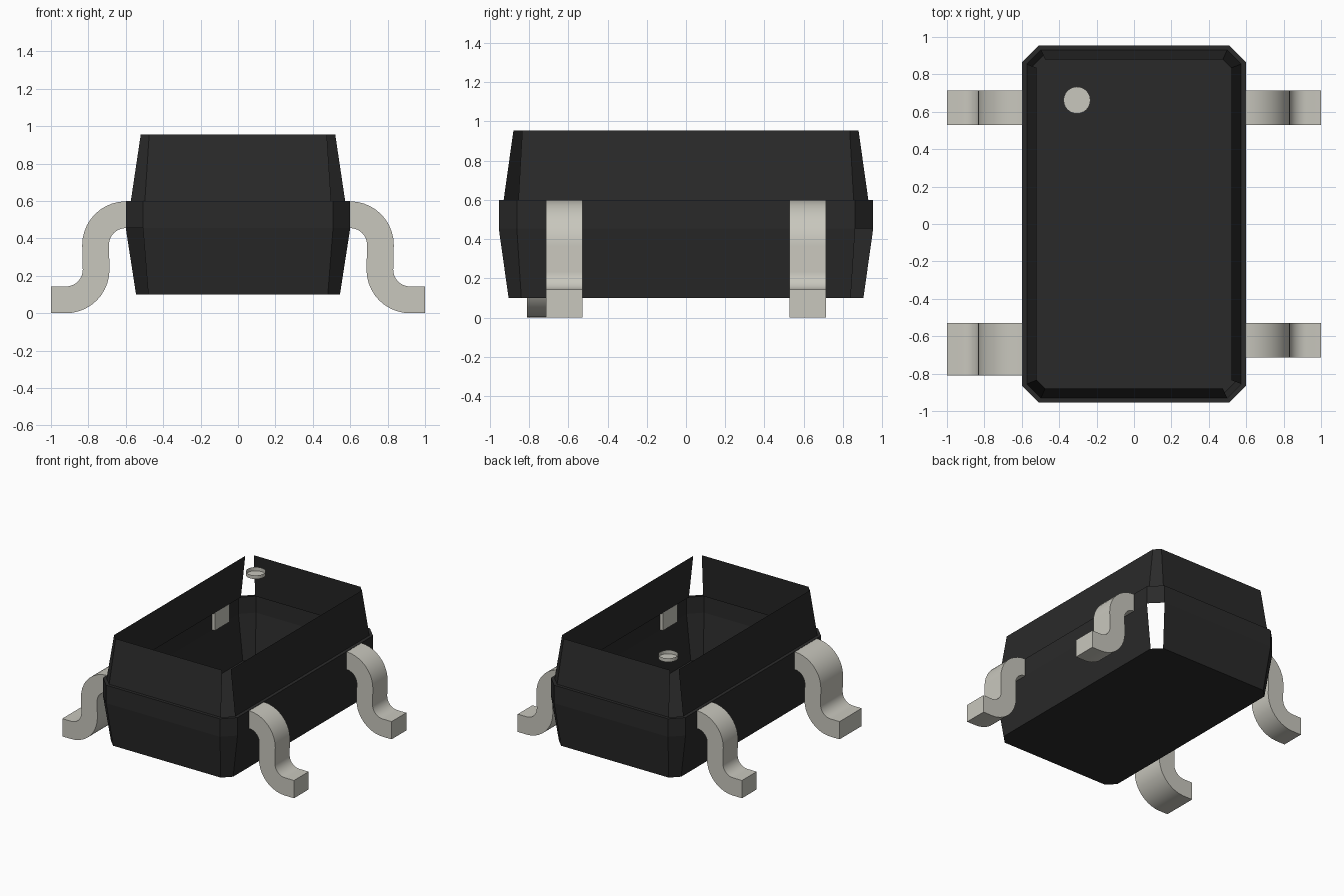
import bpy, bmesh, math

cube = bpy.data.objects.get("Cube")
if cube:
    bpy.data.objects.remove(cube)


def material(name, colour):
    m = bpy.data.materials.new(name)
    m.use_nodes = True
    m.diffuse_color = (*colour, 1)
    bsdf = m.node_tree.nodes["Principled BSDF"]
    bsdf.inputs["Base Color"].default_value = (*colour, 1)
    bsdf.inputs["Roughness"].default_value = 0.6
    return m


black = material("black plastic", (0.023, 0.023, 0.023))
metal = material("pale metal", (0.58, 0.57, 0.51))


def finish(bm, name, mat, smooth=False):
    mesh = bpy.data.meshes.new(name)
    bm.to_mesh(mesh)
    bm.free()
    mesh.materials.append(mat)
    obj = bpy.data.objects.new(name, mesh)
    bpy.context.collection.objects.link(obj)
    if smooth:
        bpy.ops.object.select_all(action="DESELECT")
        obj.select_set(True)
        bpy.context.view_layer.objects.active = obj
        bpy.ops.object.shade_smooth_by_angle(angle=math.radians(30))
    return obj


def octagon(bm, x, y, cut, z):
    """Counterclockwise ring; its odd-numbered sides are the corner chamfers."""
    pts = [(x, cut - y), (x, y - cut), (x - cut, y), (cut - x, y),
           (-x, y - cut), (-x, cut - y), (cut - x, -y), (x - cut, -y)]
    return [bm.verts.new((px, py, z)) for px, py in pts]


# Body: open-topped thin shell with a raised middle band
bm = bmesh.new()
rings = [octagon(bm, *r) for r in (
    (0.545, 0.905, 0.065, 0.10), (0.60, 0.955, 0.092, 0.455),
    (0.60, 0.955, 0.092, 0.60), (0.573, 0.93, 0.075, 0.60),
    (0.52, 0.88, 0.045, 0.955))]
bm.faces.new(rings[0][::-1])
# Open corners alternate between the lower and the upper walls
open_corners = {0: (1, 5), 3: (3, 7)}
for level, (low, high) in enumerate(zip(rings, rings[1:])):
    for i in range(8):
        if i in open_corners.get(level, ()):
            continue
        j = (i + 1) % 8
        bm.faces.new((low[i], low[j], high[j], high[i]))
finish(bm, "body_shell", black)

# Pin marker: shallow round cup level with the rim
bm = bmesh.new()
disc = bmesh.ops.create_circle(bm, cap_ends=True, radius=0.072, segments=24)
bmesh.ops.translate(bm, verts=bm.verts, vec=(-0.305, 0.662, 0.925))
rim = bmesh.ops.extrude_edge_only(bm, edges=bm.edges[:])
bmesh.ops.translate(bm, vec=(0, 0, 0.03),
                    verts=[v for v in rim["geom"] if isinstance(v, bmesh.types.BMVert)])
finish(bm, "pin_marker", metal)


def arc(cx, cz, r, start, end, steps=10):
    angles = [math.radians(start + (end - start) * k / steps) for k in range(steps + 1)]
    return [(cx + r * math.cos(a), cz + r * math.sin(a)) for a in angles]


# Gull-wing leg profile in x and z
OUTER, INNER = 0.233, 0.09
profile = ([(0.575, 0.598)] + arc(0.60, 0.365, OUTER, 90, 0)
           + arc(0.92, 0.233, INNER, 180, 270)
           + [(1.0, 0.143), (1.0, 0)]
           + arc(0.92, 0.233, OUTER, 270, 180)
           + arc(0.60, 0.365, INNER, 0, 90) + [(0.575, 0.455)])


def leg(name, side, y0, y1):
    bm = bmesh.new()
    face = bm.faces.new([bm.verts.new((side * x, y0, z)) for x, z in profile])
    ext = bmesh.ops.extrude_face_region(bm, geom=[face], use_keep_orig=True)
    bmesh.ops.translate(bm, vec=(0, y1 - y0, 0),
                        verts=[v for v in ext["geom"] if isinstance(v, bmesh.types.BMVert)])
    bmesh.ops.recalc_face_normals(bm, faces=bm.faces)
    finish(bm, name, metal, smooth=True)


leg("front_left_leg", 1, -0.715, -0.528)
leg("back_left_leg", 1, 0.528, 0.715)
leg("back_right_leg", -1, 0.528, 0.715)
leg("front_right_wide_leg", -1, -0.81, -0.528)
